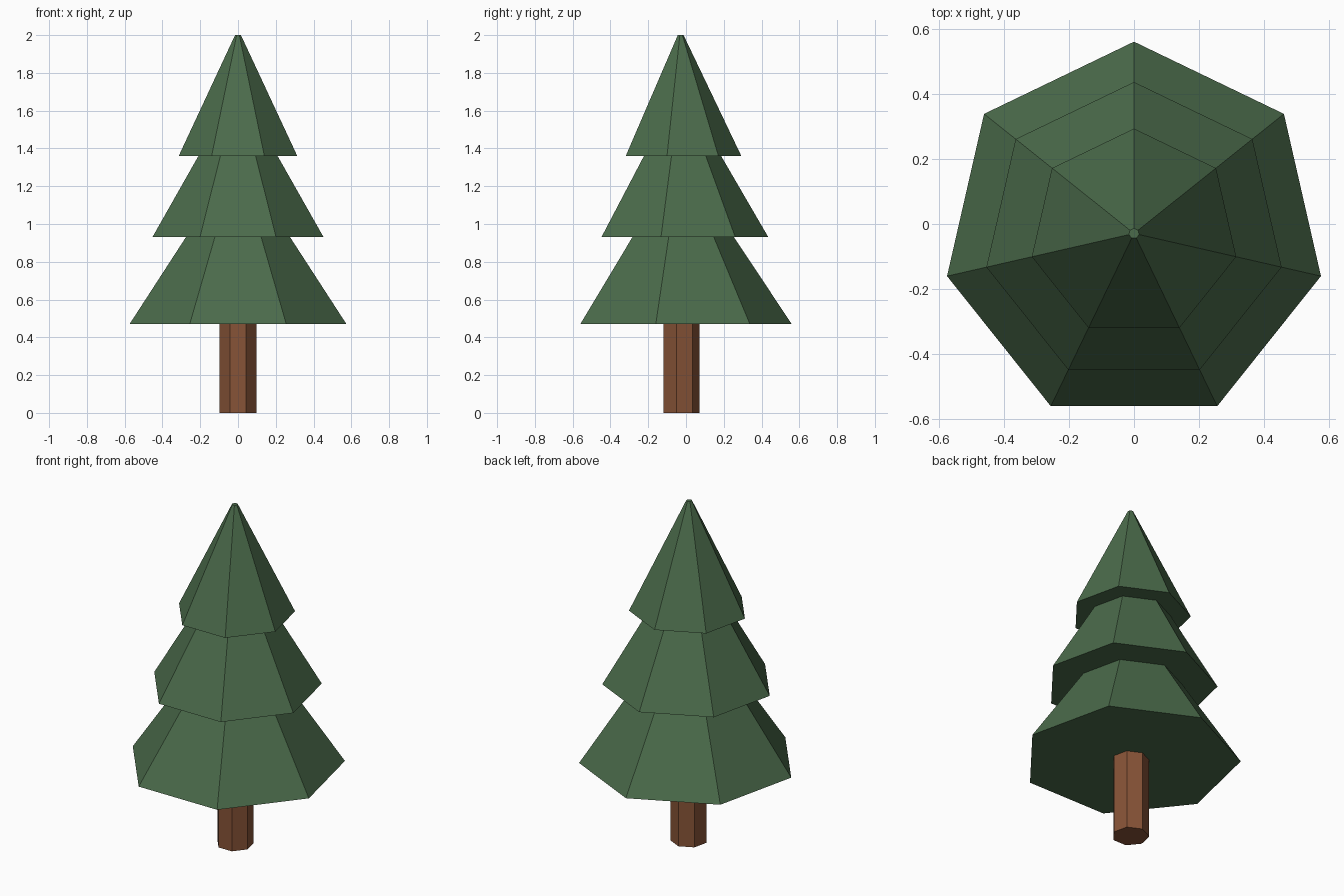
import bpy

if "Cube" in bpy.data.objects:
    bpy.data.objects.remove(bpy.data.objects["Cube"])

CENTRE_Y = -0.029  # the heptagon's bounding box is centred, so its axis sits forward


def material(name, colour):
    mat = bpy.data.materials.new(name)
    mat.diffuse_color = (*colour, 1.0)
    mat.use_nodes = True
    mat.node_tree.nodes["Principled BSDF"].inputs["Base Color"].default_value = mat.diffuse_color
    return mat


def frustum(name, z0, z1, r0, r1, mat):
    """Seven-sided tapered prism with one corner pointing to the back."""
    bpy.ops.mesh.primitive_cone_add(
        vertices=7, radius1=r0, radius2=r1, depth=z1 - z0,
        location=(0, CENTRE_Y, (z0 + z1) / 2))
    obj = bpy.context.object
    obj.name = name
    obj.data.materials.append(mat)
    return obj


green = material("pine green", (0.070, 0.147, 0.070))
brown = material("bark brown", (0.242, 0.087, 0.038))

# Trunk
frustum("trunk", 0.0, 0.47, 0.10, 0.10, brown)

# Foliage tiers: bottom z, top z, bottom radius, top radius
tiers = {
    "lower_branches": (0.47, 0.93, 0.589, 0.283),
    "middle_branches": (0.93, 1.36, 0.465, 0.215),
    "upper_branches": (1.36, 2.00, 0.322, 0.016),
}
for name, dims in tiers.items():
    frustum(name, *dims, green)
